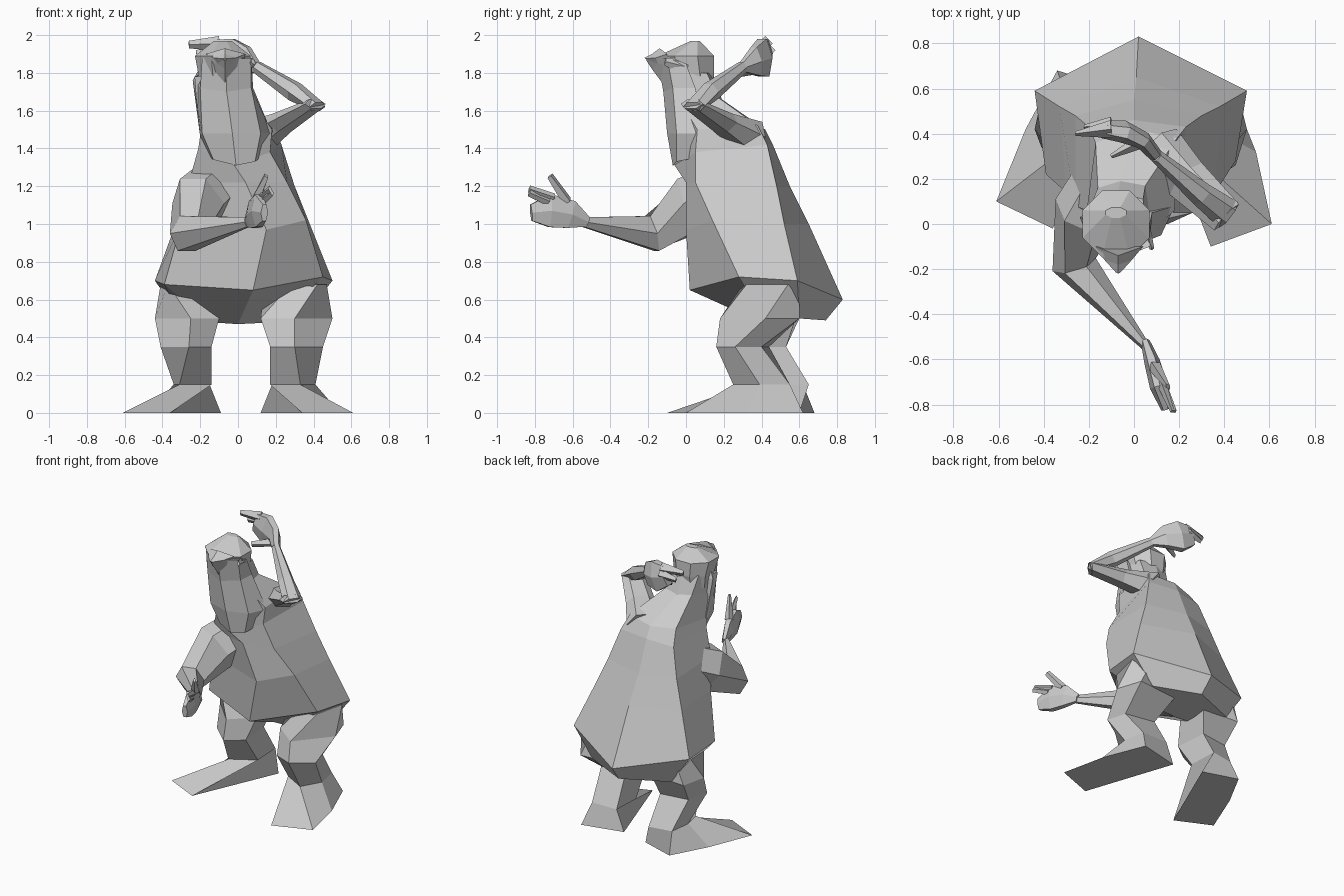
import bpy, bmesh, math
from mathutils import Vector


def loft(name, rings):
    """Skin a list of equal-length point rings, capped at both ends."""
    bm = bmesh.new()
    vs = [[bm.verts.new(p) for p in r] for r in rings]
    n = len(rings[0])
    for a, b in zip(vs, vs[1:]):
        for i in range(n):
            j = (i + 1) % n
            bm.faces.new((a[i], a[j], b[j], b[i]))
    bm.faces.new(vs[0][::-1])
    bm.faces.new(vs[-1])
    bmesh.ops.recalc_face_normals(bm, faces=bm.faces)
    me = bpy.data.meshes.new(name)
    bm.to_mesh(me)
    bm.free()
    ob = bpy.data.objects.new(name, me)
    bpy.context.collection.objects.link(ob)
    return ob


def tube(name, path, n=6):
    """Limb along (x, y, z, half width, half height) stations."""
    pts = [Vector(p[:3]) for p in path]
    rings = []
    for i, p in enumerate(path):
        t = Vector()
        if i > 0:
            t += (pts[i] - pts[i - 1]).normalized()
        if i < len(pts) - 1:
            t += (pts[i + 1] - pts[i]).normalized()
        t.normalize()
        ref = Vector((0, 1, 0)) if abs(t.z) > 0.93 else Vector((0, 0, 1))
        side = t.cross(ref).normalized()
        up = side.cross(t)
        rings.append([pts[i] + side * p[3] * math.cos(a) + up * p[4] * math.sin(a)
                      for a in (2 * math.pi * k / n for k in range(n))])
    return loft(name, rings)


# Torso, from crotch through flared hips up to the neck
loft("torso", [
    [(0, .42, .47), (.2, .42, .48), (.34, .6, .5), (.03, .74, .49), (-.3, .6, .5), (-.15, .42, .48)],
    [(.08, .02, .65), (.45, .28, .72), (.5, .59, .7), (.02, .83, .6), (-.44, .59, .7), (-.39, .22, .68)],
    [(.15, .0, .97), (.36, .14, 1.02), (.38, .52, 1.0), (.01, .65, 1.0), (-.33, .52, 1.0), (-.3, .14, 1.0)],
    [(.04, .0, 1.22), (.26, .05, 1.22), (.3, .48, 1.2), (0, .55, 1.2), (-.26, .48, 1.2), (-.26, .08, 1.22)],
    [(-.02, -.06, 1.31), (.17, .05, 1.38), (.23, .43, 1.42), (0, .46, 1.42), (-.2, .43, 1.4), (-.21, .06, 1.4)],
    [(-.03, -.08, 1.45), (.18, .06, 1.5), (.19, .38, 1.52), (0, .42, 1.5), (-.17, .36, 1.5), (-.2, .04, 1.47)],
    [(-.06, -.09, 1.65), (.08, -.03, 1.65), (.05, .17, 1.67), (-.06, .19, 1.66), (-.16, .16, 1.67), (-.22, -.02, 1.65)],
    [(-.07, -.1, 1.8), (.06, -.05, 1.8), (.04, .11, 1.8), (-.07, .14, 1.8), (-.18, .11, 1.8), (-.23, -.04, 1.78)],
])

# Legs: hip, thigh, knee, ankle and sole heights, one outline per side
heights = (.68, .5, .35, .15, 0)
legs = {
    "left_leg": [
        [(.28, .3), (.42, .32), (.47, .54), (.35, .6), (.14, .5)],
        [(.12, .32), (.3, .18), (.5, .42), (.44, .6), (.13, .58)],
        [(.17, .21), (.3, .16), (.45, .26), (.41, .4), (.19, .44)],
        [(.17, .34), (.33, .25), (.41, .39), (.38, .55), (.18, .55)],
        [(.34, -.1), (.61, 0), (.54, .32), (.42, .62), (.12, .55)],
    ],
    "right_leg": [
        [(-.24, .3), (-.37, .32), (-.41, .54), (-.32, .6), (-.11, .5)],
        [(-.1, .36), (-.25, .22), (-.44, .42), (-.4, .6), (-.12, .58)],
        [(-.14, .29), (-.26, .2), (-.41, .34), (-.37, .5), (-.16, .53)],
        [(-.14, .43), (-.31, .33), (-.34, .46), (-.32, .62), (-.15, .65)],
        [(-.36, -.02), (-.61, .1), (-.48, .42), (-.34, .68), (-.09, .6)],
    ],
}
for name, rings in legs.items():
    loft(name, [[(x, y, z) for x, y in r] for z, r in zip(heights, rings)])

# Head
loft("head", [[(-.08 + rx * math.cos(a), cy + ry * math.sin(a), z)
               for a in (math.pi * (k + .5) / 4 for k in range(8))]
              for z, cy, rx, ry in [(1.7, .03, .13, .11), (1.79, .02, .14, .14),
                                    (1.89, .0, .16, .16), (1.97, .05, .05, .025)]])

# Long beard plate hanging from the face to the chest
loft("beard", [
    [(-.19, -.1, 1.88), (-.06, -.15, 1.87), (.07, -.1, 1.88), (.07, 0, 1.85), (-.19, 0, 1.85)],
    [(-.2, -.07, 1.72), (-.06, -.12, 1.7), (.07, -.07, 1.72), (.08, .05, 1.72), (-.24, .03, 1.76)],
    [(-.19, -.05, 1.48), (-.03, -.1, 1.48), (.12, -.05, 1.48), (.18, .08, 1.48), (-.2, .06, 1.46)],
    [(-.13, -.03, 1.34), (-.01, -.07, 1.31), (.09, -.05, 1.33), (.13, .1, 1.36), (-.16, .1, 1.36)],
])

# Nose and heavy brow
loft("nose_and_brow", [
    [(-.17, -.1, 1.9), (-.07, -.14, 1.93), (.04, -.1, 1.9), (.02, -.1, 1.84), (-.07, -.12, 1.74), (-.16, -.1, 1.84)],
    [(-.13, -.16, 1.88), (-.07, -.18, 1.9), (-.01, -.16, 1.88), (-.03, -.15, 1.85), (-.07, -.18, 1.82), (-.11, -.15, 1.85)],
    [(-.08, -.215, 1.875), (-.07, -.22, 1.88), (-.06, -.215, 1.875), (-.06, -.21, 1.87), (-.07, -.21, 1.865), (-.08, -.21, 1.87)],
])
tube("left_ear", [(.04, .0, 1.83, .03, .05), (.08, -.11, 1.86, .01, .02)], 4)

# Right arm reaching forward
tube("right_arm", [(-.1, .22, 1.2, .15, .16), (-.21, .05, 1.11, .15, .17),
                   (-.265, -.18, .95, .1, .11), (.05, -.54, 1.01, .02, .03)])
tube("right_palm", [(.05, -.52, 1.01, .02, .03), (.08, -.61, 1.05, .035, .085),
                    (.11, -.72, 1.07, .04, .1), (.14, -.82, 1.06, .02, .05)])

# Left arm bent up with the hand behind the head
tube("left_upper_arm", [(.1, .34, 1.46, .12, .1), (.23, .2, 1.535, .1, .06),
                        (.41, .03, 1.635, .08, .03)])
tube("left_forearm", [(.42, .04, 1.62, .07, .03), (.3, .13, 1.7, .055, .055), (.1, .3, 1.83, .03, .035)])
tube("left_palm", [(.1, .3, 1.83, .03, .03), (.04, .37, 1.86, .04, .09),
                   (-.05, .41, 1.88, .05, .12), (-.14, .42, 1.91, .04, .08)])

# Fingers and thumbs, as root-to-tip spikes
for name, root, tip, w in [
    ("right_thumb", (.09, -.63, 1.12), (.15, -.72, 1.255), .03),
    ("right_finger_1", (.12, -.7, 1.14), (.17, -.83, 1.185), .022),
    ("right_finger_2", (.13, -.73, 1.12), (.18, -.83, 1.165), .022),
    ("left_thumb", (.02, .36, 1.82), (-.1, .3, 1.8), .03),
    ("left_finger_1", (-.1, .42, 1.955), (-.26, .4, 1.95), .04),
    ("left_finger_2", (-.1, .44, 1.92), (-.22, .43, 1.9), .035),
]:
    tube(name, [(*root, w, w), (*tip, .01, .02)], 4)
